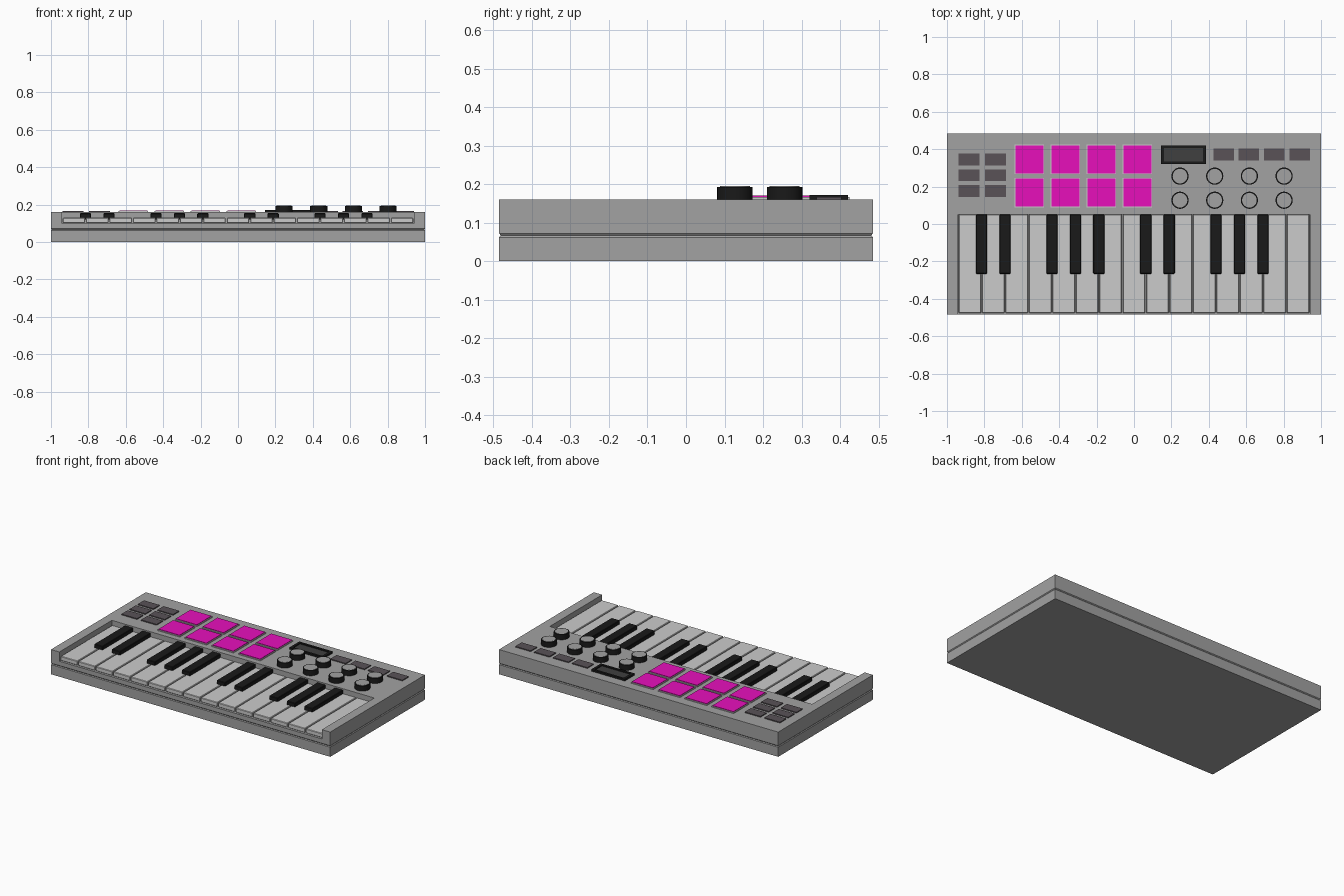
import bpy, bmesh, math

if "Cube" in bpy.data.objects:
    bpy.data.objects.remove(bpy.data.objects["Cube"])


def material(name, r, g, b):
    m = bpy.data.materials.new(name)
    m.diffuse_color = (r, g, b, 1)
    m.use_nodes = True
    m.node_tree.nodes["Principled BSDF"].inputs["Base Color"].default_value = m.diffuse_color
    return m


BLACK = material("black_plastic", 0.01, 0.01, 0.01)
GLASS = material("dark_glass", 0.05, 0.05, 0.05)
BUTTON = material("button_rubber", 0.1, 0.085, 0.095)
PINK = material("pad_magenta", 0.8, 0.005, 0.5)
SHELL = material("shell_grey", 0.36, 0.36, 0.36)


def finish(bm, name, mat):
    bmesh.ops.recalc_face_normals(bm, faces=bm.faces[:])
    me = bpy.data.meshes.new(name)
    bm.to_mesh(me)
    bm.free()
    ob = bpy.data.objects.new(name, me)
    bpy.context.collection.objects.link(ob)
    if mat:
        me.materials.append(mat)
    return ob


def box(name, x0, x1, y0, y1, z0, z1, mat=None, bevel=0.0):
    bm = bmesh.new()
    bmesh.ops.create_cube(bm, size=1)
    for v in bm.verts:
        v.co = (x1 if v.co.x > 0 else x0, y1 if v.co.y > 0 else y0, z1 if v.co.z > 0 else z0)
    ob = finish(bm, name, mat)
    if bevel:
        mod = ob.modifiers.new("bevel", 'BEVEL')
        mod.width, mod.segments = bevel, 1
    return ob


def slab(name, cx, cy, w, h, z0, z1, mat=None, bevel=0.0):
    return box(name, cx - w / 2, cx + w / 2, cy - h / 2, cy + h / 2, z0, z1, mat, bevel)


def cylinder(name, cx, cy, r, z0, z1, mat=None):
    bpy.ops.mesh.primitive_cylinder_add(vertices=32, radius=r, depth=z1 - z0,
                                        location=(cx, cy, (z0 + z1) / 2))
    ob = bpy.context.object
    ob.name = name
    if mat:
        ob.data.materials.append(mat)
    bpy.ops.object.shade_smooth_by_angle(angle=math.radians(40))
    return ob


TOP = 0.16

# Case: stacked rectangular rings with a fine seam around the sides
bm = bmesh.new()
rings = []
for z, inset in ((0, 0), (0.062, 0), (0.067, 0.004), (0.072, 0), (TOP, 0)):
    x, y = 1 - inset, 0.485 - inset
    rings.append([bm.verts.new(p) for p in ((-x, -y, z), (x, -y, z), (x, y, z), (-x, y, z))])
bm.faces.new(rings[0])
bm.faces.new(rings[-1])
for a, b in zip(rings, rings[1:]):
    for i in range(4):
        j = (i + 1) % 4
        bm.faces.new((a[i], a[j], b[j], b[i]))
case = finish(bm, "case", SHELL)

# Key bed cut into the case, open at the front
cutter = box("key_bed_cutter", -0.94, 0.94, -0.6, 0.052, 0.1, 0.3)
cutter.hide_render = True
cutter.hide_viewport = True
cut = case.modifiers.new("key_bed", 'BOOLEAN')
cut.operation, cut.solver, cut.object = 'DIFFERENCE', 'EXACT', cutter

# White keys
STEP = 1.88 / 15
for i in range(15):
    x = -0.94 + i * STEP
    box(f"white_key_{i + 1}", x + 0.003, x + STEP - 0.003, -0.476, 0.05, 0.102, 0.13, None, 0.003)

# Black keys
for i in (1, 2, 4, 5, 6, 8, 9, 11, 12, 13):
    slab(f"black_key_{i}", -0.94 + i * STEP, -0.108, 0.06, 0.316, 0.12, 0.154, BLACK, 0.003)

# Drum pads, each in a thin grey surround
for row, y in enumerate((0.345, 0.168)):
    for col in range(4):
        x = -0.559 + col * 0.1925
        slab(f"pad_surround_{row}_{col}", x, y, 0.158, 0.158, TOP - 0.005, 0.166)
        slab(f"pad_{row}_{col}", x, y, 0.15, 0.15, TOP, 0.17, PINK)

# Buttons at the left and along the top right
for row, y in enumerate((0.345, 0.261, 0.177)):
    for col, x in enumerate((-0.881, -0.741)):
        slab(f"left_button_{row}_{col}", x, y, 0.112, 0.063, TOP - 0.005, 0.166, BUTTON)
for col in range(4):
    slab(f"top_button_{col}", 0.479 + col * 0.1355, 0.371, 0.11, 0.065, TOP - 0.005, 0.166, BUTTON)

# Display: raised black frame around a sunken screen
slab("screen", 0.264, 0.371, 0.22, 0.08, TOP - 0.005, 0.165, GLASS)
for s in (-1, 1):
    slab("screen_frame_side", 0.264 + s * 0.112, 0.371, 0.016, 0.1, TOP - 0.005, 0.172, BLACK)
    slab("screen_frame_rail", 0.264, 0.371 + s * 0.043, 0.208, 0.014, TOP - 0.005, 0.172, BLACK)

# Knobs with grey caps
for row, y in enumerate((0.256, 0.127)):
    for col in range(4):
        x = 0.246 + col * 0.1855
        cylinder(f"knob_{row}_{col}", x, y, 0.046, TOP - 0.005, 0.193, BLACK)
        cylinder(f"knob_cap_{row}_{col}", x, y, 0.039, 0.185, 0.1945, SHELL)
